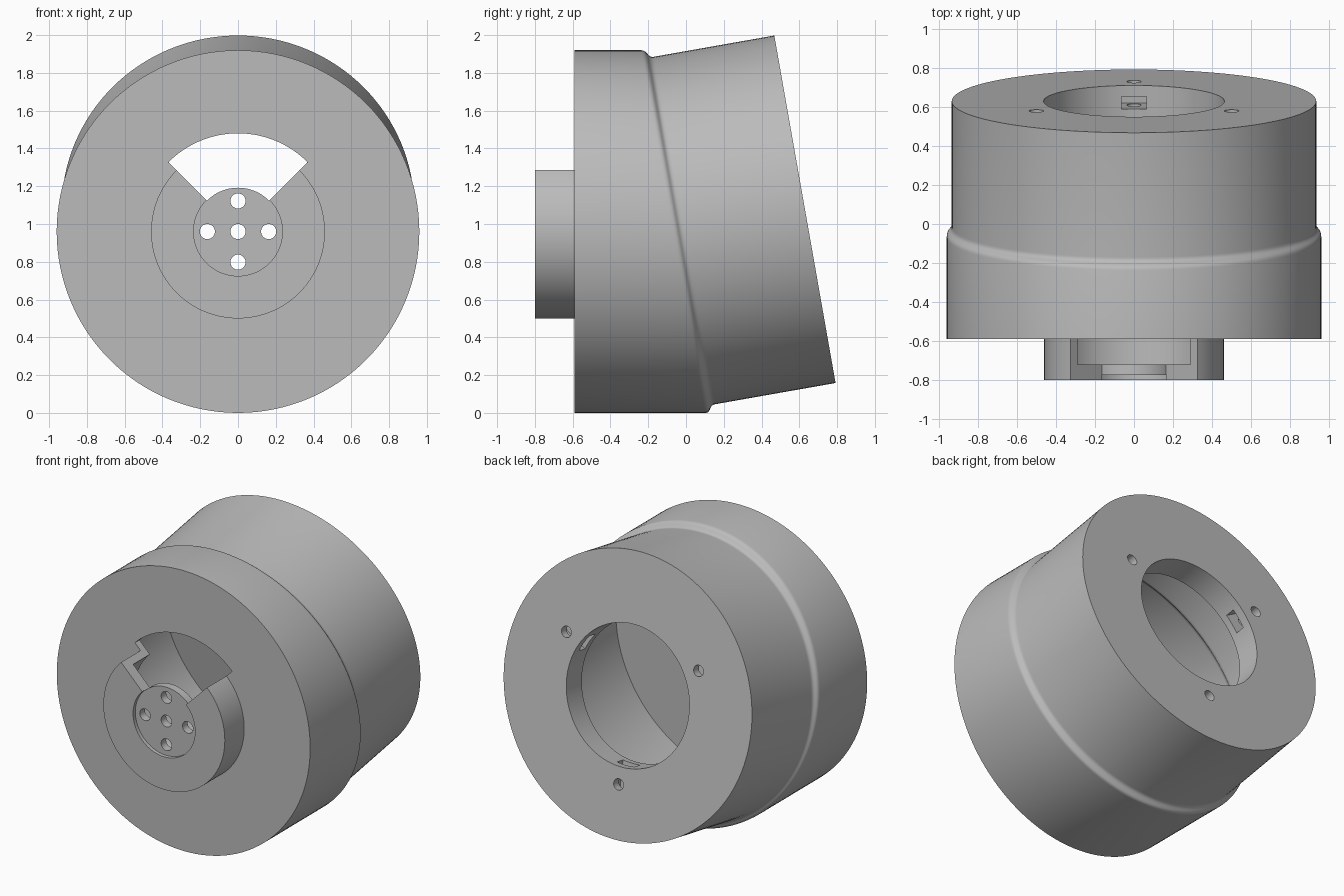
import bpy
import bmesh
from math import cos, sin, tan, pi, radians
from mathutils import Matrix, Vector

default = bpy.data.objects.get("Cube")
if default:
    bpy.data.objects.remove(default, do_unlink=True)

SEG = 128
TILT = radians(10)
PIVOT = Vector((0, -0.04, 0.96))
REAR = Matrix.Translation(PIVOT) @ Matrix.Rotation(TILT, 4, 'X')
BACK = 0.68          # distance from pivot to the tilted back face
LIP = 0.17           # thickness of the back plate

grey = bpy.data.materials.new("plain_grey")
grey.use_nodes = True
grey.diffuse_color = (0.5, 0.5, 0.5, 1)
grey.node_tree.nodes["Principled BSDF"].inputs["Base Color"].default_value = (0.5, 0.5, 0.5, 1)

ANGLES = [2 * pi * i / SEG for i in range(SEG)]


def front_ring(y, r):
    """Circle square to the straight front axis."""
    return [Vector((r * cos(a), y, PIVOT.z + r * sin(a))) for a in ANGLES]


def rear_ring(s, r):
    """Circle square to the tilted rear axis."""
    return [REAR @ Vector((r * cos(a), s, r * sin(a))) for a in ANGLES]


def seam_rings(r_front, r_rear, steps=10, pull=0.035):
    """Soft step from the front cylinder to the tilted one."""
    axis = REAR.to_3x3() @ Vector((0, 1, 0))
    start = [Vector((p.x, -0.068 - (p.z - PIVOT.z) * tan(TILT), p.z))
             for p in front_ring(0, r_front)]
    end = rear_ring(0.032, r_rear)
    rings = []
    for k in range(steps + 1):
        t = k / steps
        u = 1 - t
        rings.append([a * u**3 + (a + Vector((0, pull, 0))) * 3 * u * u * t
                      + (b - axis * pull) * 3 * u * t * t + b * t**3
                      for a, b in zip(start, end)])
    return rings


def make_object(name, bm):
    bmesh.ops.recalc_face_normals(bm, faces=bm.faces[:])
    mesh = bpy.data.meshes.new(name)
    bm.to_mesh(mesh)
    bm.free()
    obj = bpy.data.objects.new(name, mesh)
    bpy.context.collection.objects.link(obj)
    mesh.materials.append(grey)
    return obj


def loft(name, rings):
    """Skin the rings in order and cap both ends."""
    bm = bmesh.new()
    loops = [[bm.verts.new(p) for p in ring] for ring in rings]
    for a, b in zip(loops, loops[1:]):
        for i in range(len(a)):
            j = (i + 1) % len(a)
            bm.faces.new((a[i], a[j], b[j], b[i]))
    bm.faces.new(loops[0])
    bm.faces.new(loops[-1])
    return make_object(name, bm)


# Hollow housing: hub recess, boss, body skin, back opening, then the inside
outside = [front_ring(y, r) for y, r in
           [(-0.775, 0.235), (-0.80, 0.235), (-0.80, 0.46), (-0.59, 0.46), (-0.59, 0.96)]]
outside += seam_rings(0.96, 0.934)
back = [rear_ring(s, r) for s, r in
        [(BACK, 0.934), (BACK, 0.463), (BACK - LIP, 0.463), (BACK - LIP, 0.884)]]
inside = seam_rings(0.91, 0.884)[::-1]
inside += [front_ring(y, r) for y, r in [(-0.54, 0.91), (-0.54, 0.41), (-0.72, 0.41)]]
housing = loft("housing", outside + back + inside)

cutters = []

# Fan-shaped opening through the boss and front plate
fan = [radians(45 + 90 * i / 32) for i in range(33)]
outline = [(0.52 * cos(a), 0.52 * sin(a)) for a in fan]
outline += [(0.232 * cos(a), 0.232 * sin(a)) for a in reversed(fan)]
cutters.append(loft("fan_cutter", [[Vector((x, y, PIVOT.z + z)) for x, z in outline]
                                   for y in (-0.9, -0.45)]))


def hole_cutter(name, radius, frame, x, z, y0, y1):
    ring = [(x + radius * cos(a), z + radius * sin(a)) for a in ANGLES[::4]]
    cutters.append(loft(name, [[frame @ Vector((px, y, pz)) for px, pz in ring]
                               for y in (y0, y1)]))


# Five holes in the hub
hub_frame = Matrix.Translation((0, 0, PIVOT.z))
for dx, dz in [(0, 0), (1, 0), (-1, 0), (0, 1), (0, -1)]:
    hole_cutter("hub_hole_cutter", 0.04, hub_frame, dx * 0.162, dz * 0.162, -0.9, -0.66)

# Three screw holes in the back plate, each with a nut slot from the opening
for degrees in (30, 150, 270):
    a = radians(degrees)
    hole_cutter("screw_hole_cutter", 0.037, REAR, 0.578 * cos(a), 0.578 * sin(a),
                BACK - LIP + 0.02, BACK + 0.1)
    bm = bmesh.new()
    bmesh.ops.create_cube(bm, size=1, matrix=REAR @ Matrix.Rotation(-a, 4, 'Y')
                          @ Matrix.Translation((0.53, BACK - 0.09, 0))
                          @ Matrix.Diagonal((0.22, 0.065, 0.13, 1)))
    cutters.append(make_object("nut_slot_cutter", bm))

# Cut everything and tidy up
bpy.context.view_layer.objects.active = housing
for cutter in cutters:
    cutter.hide_render = True
    mod = housing.modifiers.new("cut", 'BOOLEAN')
    mod.operation = 'DIFFERENCE'
    mod.solver = 'EXACT'
    mod.object = cutter
    bpy.ops.object.modifier_apply(modifier=mod.name)
for cutter in cutters:
    bpy.data.objects.remove(cutter, do_unlink=True)

bpy.ops.object.select_all(action='DESELECT')
housing.select_set(True)
bpy.ops.object.shade_smooth_by_angle(angle=radians(30))
